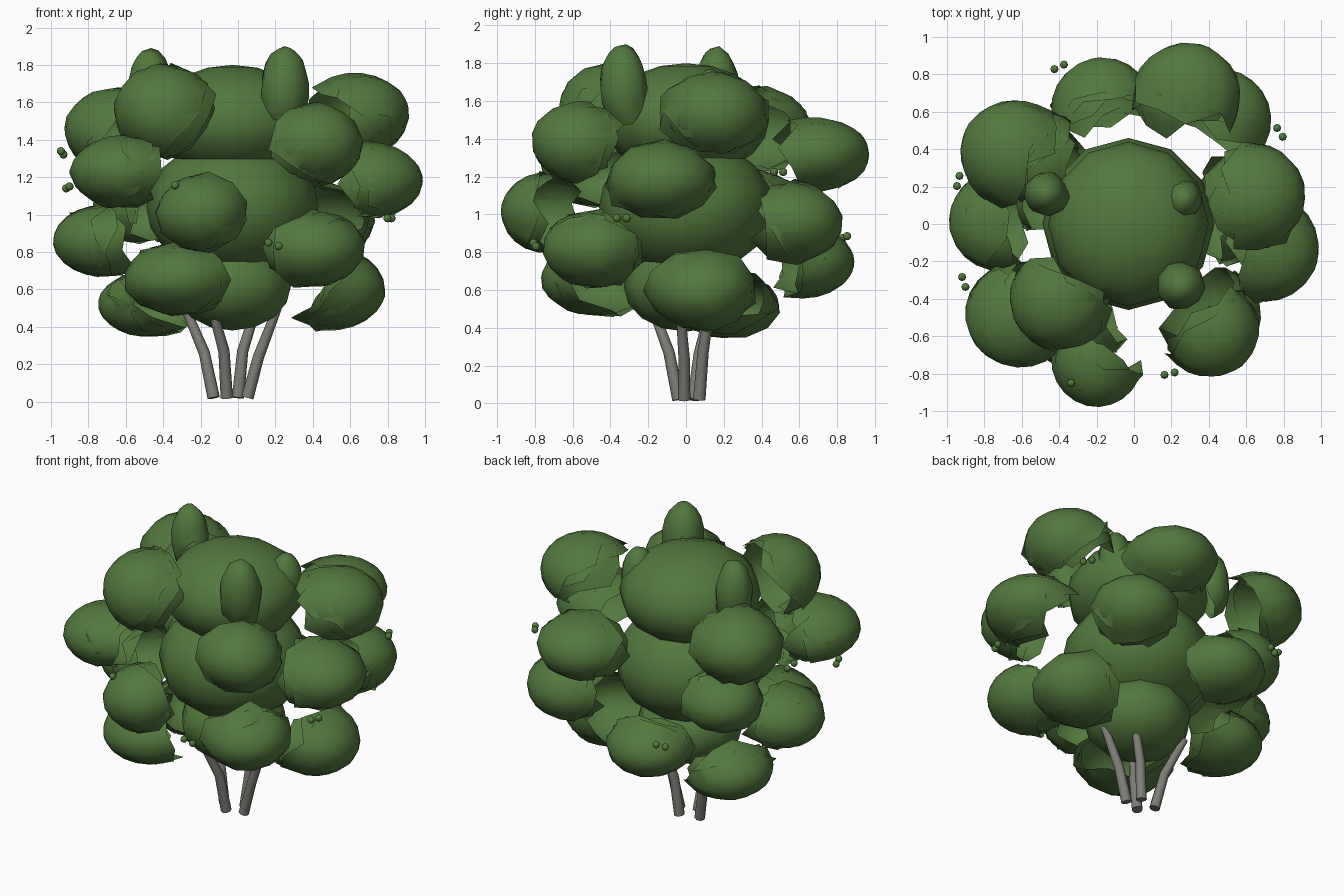
import bpy, bmesh, math, random
from mathutils import Vector

if "Cube" in bpy.data.objects:
    bpy.data.objects.remove(bpy.data.objects["Cube"])

random.seed(7)


def material(name, rgb):
    m = bpy.data.materials.new(name)
    m.diffuse_color = (*rgb, 1)
    m.use_nodes = True
    m.node_tree.nodes["Principled BSDF"].inputs["Base Color"].default_value = m.diffuse_color
    return m


LEAF = material("leaf green", (0.085, 0.19, 0.047))
BARK = material("bark grey", (0.21, 0.205, 0.185))


def finish(bm, name, mat):
    mesh = bpy.data.meshes.new(name)
    bm.to_mesh(mesh)
    bm.free()
    mesh.materials.append(mat)
    mesh.shade_smooth()
    ob = bpy.data.objects.new(name, mesh)
    bpy.context.collection.objects.link(ob)
    return ob


def ball(bm, c, r, seg, rings):
    """Ellipsoid with radii r around c."""
    new = bmesh.ops.create_uvsphere(bm, u_segments=seg, v_segments=rings, radius=1)["verts"]
    for v in new:
        v.co = Vector(c) + Vector([a * b for a, b in zip(v.co, r)])


def dome(bm, c, r, axis, reach, jag, seg=11, rings=6):
    """Open ellipsoid shell bulging along axis, with a ragged rim."""
    q = Vector(axis).to_track_quat('Z', 'Y')
    spin = random.random() * 6.28

    def point(polar, az, k=1.0):
        d = q @ Vector((math.sin(polar) * math.cos(az), math.sin(polar) * math.sin(az), math.cos(polar)))
        return bm.verts.new(Vector(c) + Vector([a * b * k for a, b in zip(d, r)]))

    tip = point(0, 0)
    wob = [random.uniform(0.94, 1.04) for _ in range(seg)]
    prev = None
    for i in range(1, rings + 1):
        t = i / rings
        row = []
        for j in range(seg):
            polar = math.radians(reach) * t
            k = 1 + (wob[j] - 1) * t
            if i == rings:
                polar += math.radians(random.uniform(-jag, jag))
                k *= random.uniform(0.98, 1.08)
            row.append(point(polar, spin + 2 * math.pi * j / seg, k))
        for j in range(seg):
            n = (j + 1) % seg
            if prev is None:
                bm.faces.new((tip, row[j], row[n]))
            else:
                bm.faces.new((prev[j], row[j], row[n], prev[n]))
        prev = row


# Inner foliage mass: three stacked ellipsoids
bm = bmesh.new()
ball(bm, (-0.03, 0, 0.62), (0.33, 0.33, 0.24), 10, 8)
ball(bm, (-0.03, 0, 1.04), (0.46, 0.46, 0.36), 12, 10)
ball(bm, (-0.03, 0, 1.50), (0.43, 0.44, 0.30), 12, 10)
finish(bm, "foliage_core", LEAF)

# Outer leaf clusters: centre, horizontal radius, vertical radius
CLUSTERS = [
    (-0.39, -0.40, 1.55, 0.28, 0.26), (0.63, 0.14, 1.53, 0.29, 0.23),
    (-0.64, 0.38, 1.45, 0.29, 0.23), (0.41, -0.56, 1.38, 0.26, 0.22),
    (0.28, 0.68, 1.32, 0.29, 0.20), (-0.61, -0.48, 1.23, 0.29, 0.20),
    (0.69, -0.13, 1.18, 0.30, 0.21), (-0.19, -0.73, 1.01, 0.25, 0.21),
    (-0.52, 0.36, 1.04, 0.26, 0.20), (0.46, 0.56, 0.96, 0.27, 0.21),
    (-0.72, 0.02, 0.86, 0.27, 0.20), (0.40, -0.48, 0.82, 0.28, 0.21),
    (-0.17, 0.62, 0.75, 0.27, 0.19), (0.50, 0.08, 0.60, 0.29, 0.22),
    (-0.31, -0.46, 0.66, 0.31, 0.20), (-0.47, 0.22, 0.52, 0.28, 0.18),
]
for n, (x, y, z, r, h) in enumerate(CLUSTERS, 1):
    bm = bmesh.new()
    axis = Vector((x, y, 0)).normalized() + Vector((0, 0, (z - 0.98) * 0.85))
    for layer in range(3):
        tilt = Vector([random.uniform(-0.3, 0.3) for _ in range(3)]) * layer
        k = 1 - 0.025 * layer
        dome(bm, (x, y, z), (r * k, r * k, h * k), axis + tilt, 96, 16)
    finish(bm, f"leaf_cluster_{n}", LEAF)

# Small upright tufts at the crown
for n, (x, y, z, r, h) in enumerate([(0.25, -0.33, 1.67, 0.13, 0.23),
                                     (-0.47, 0.16, 1.66, 0.12, 0.23),
                                     (0.26, 0.13, 1.57, 0.11, 0.2)], 1):
    bm = bmesh.new()
    for layer in range(2):
        k = 1 - 0.04 * layer
        dome(bm, (x, y, z), (r * k, r * k, h * k), (x, y, 0.6), 120, 12, seg=9)
    finish(bm, f"crown_tuft_{n}", LEAF)

# Paired berries
bm = bmesh.new()
for x, y, z in [(-0.94, 0.23, 1.33), (-0.91, -0.31, 1.145), (-0.31, -0.86, 1.145),
                (0.19, -0.80, 0.84), (0.78, 0.49, 1.225), (0.81, -0.34, 0.98),
                (-0.40, 0.84, 0.88)]:
    side = Vector((-y, x, 0)).normalized() * 0.028
    side.z = random.uniform(-0.012, 0.012)
    for s in (-1, 1):
        ball(bm, Vector((x, y, z)) + side * s, (0.022,) * 3, 8, 6)
finish(bm, "berries", LEAF)

# Bent stems, each a tapered eight-sided tube through three points
STEMS = [
    ((-0.13, 0.04, 0.02), (-0.18, 0.07, 0.26), (-0.29, 0.13, 0.52)),
    ((-0.06, -0.04, 0.02), (-0.075, -0.09, 0.27), (-0.15, -0.19, 0.54)),
    ((0.0, 0.07, 0.02), (0.025, 0.09, 0.27), (0.11, 0.13, 0.54)),
    ((0.05, -0.01, 0.02), (0.11, -0.01, 0.24), (0.21, -0.03, 0.50)),
]
for n, path in enumerate(STEMS, 1):
    bm = bmesh.new()
    pts = [Vector(p) for p in path]
    rows = []
    for i, p in enumerate(pts):
        rad = (0.033, 0.03, 0.024)[i]
        d = (pts[min(i + 1, 2)] - pts[max(i - 1, 0)]).normalized()
        u = d.cross(Vector((0, 1, 0))).normalized()
        v = d.cross(u)
        rows.append([bm.verts.new(p + (u * math.cos(a) + v * math.sin(a)) * rad)
                     for a in [k * math.pi / 4 for k in range(8)]])
    for a, b in zip(rows, rows[1:]):
        for k in range(8):
            bm.faces.new((a[k], a[(k + 1) % 8], b[(k + 1) % 8], b[k]))
    bm.faces.new(rows[0])
    bm.faces.new(rows[-1])
    bmesh.ops.recalc_face_normals(bm, faces=bm.faces)
    ob = finish(bm, f"stem_{n}", BARK)
    for f in ob.data.polygons:
        f.use_smooth = len(f.vertices) == 4
